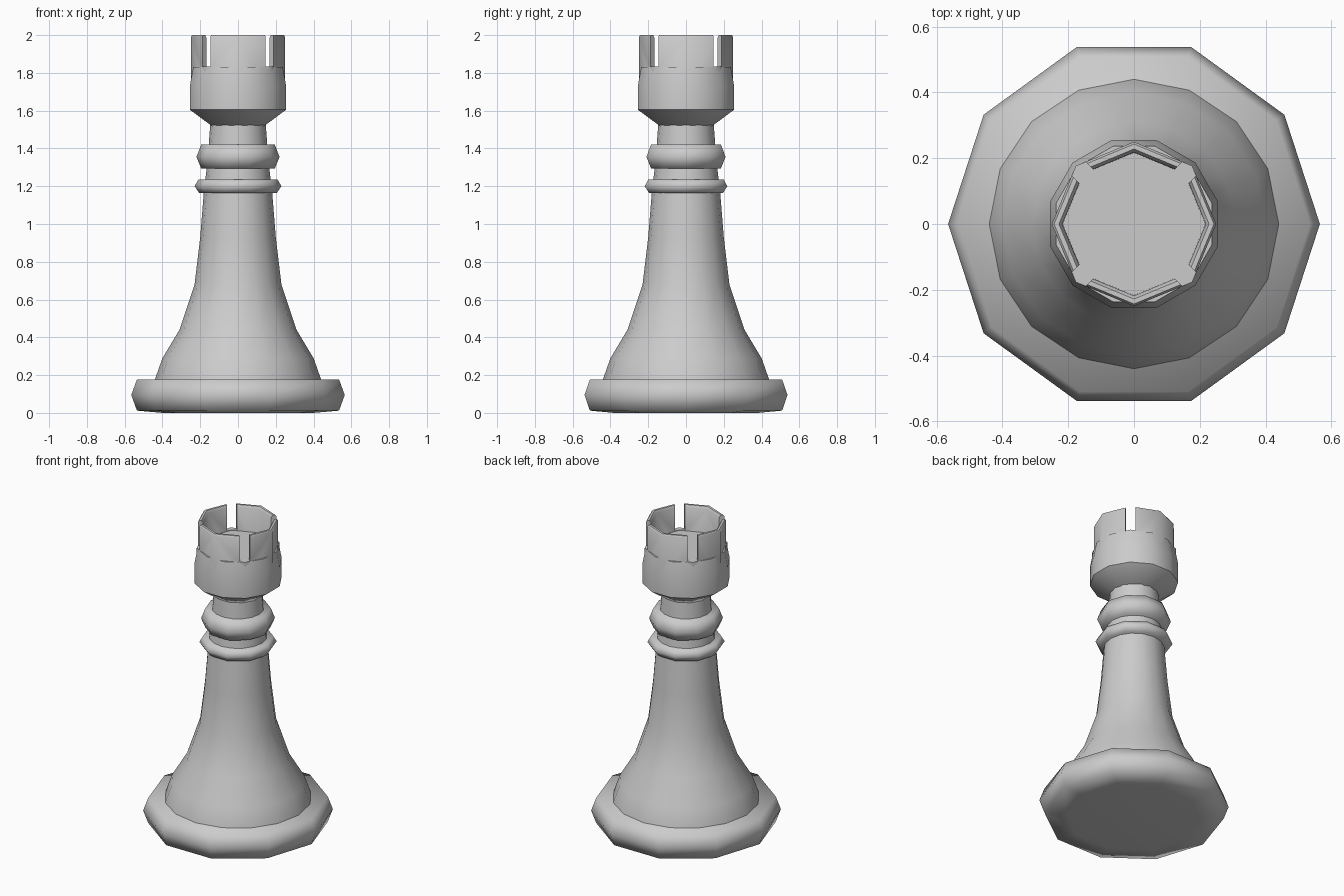
import bpy, bmesh, math

if "Cube" in bpy.data.objects:
    bpy.data.objects.remove(bpy.data.objects["Cube"])


def lathe(name, profile, sides, turn=0.0, ring=False, smooth=50):
    """Revolve (radius, z) points; ring=True closes the profile on itself."""
    bm = bmesh.new()
    loops = []
    for r, z in profile:
        loop = []
        for i in range(sides):
            a = math.radians(turn) + 2 * math.pi * i / sides
            loop.append(bm.verts.new((r * math.cos(a), r * math.sin(a), z)))
        loops.append(loop)
    pairs = list(zip(loops, loops[1:]))
    if ring:
        pairs.append((loops[-1], loops[0]))
    else:
        bm.faces.new(loops[0])
        bm.faces.new(loops[-1])
    for lo, hi in pairs:
        for i in range(sides):
            j = (i + 1) % sides
            bm.faces.new((lo[i], lo[j], hi[j], hi[i]))
    bmesh.ops.recalc_face_normals(bm, faces=bm.faces)
    mesh = bpy.data.meshes.new(name)
    bm.to_mesh(mesh)
    bm.free()
    ob = bpy.data.objects.new(name, mesh)
    bpy.context.collection.objects.link(ob)
    activate(ob)
    bpy.ops.object.shade_smooth_by_angle(angle=math.radians(smooth))
    return ob


def activate(ob):
    bpy.ops.object.select_all(action='DESELECT')
    ob.select_set(True)
    bpy.context.view_layer.objects.active = ob


# Ten-sided foot with a rounded rim
lathe("base", [(0.40, 0.0), (0.535, 0.012), (0.565, 0.095), (0.535, 0.177)], 10, smooth=75)

# Flared column
lathe("column", [(0.445, 0.15), (0.44, 0.177), (0.40, 0.29), (0.31, 0.44), (0.23, 0.68),
                 (0.20, 0.93), (0.18, 1.18), (0.165, 1.30)], 16)

# Two collars and the neck
lathe("lower_collar", [(0.205, 1.163), (0.23, 1.20), (0.21, 1.235)], 10, smooth=75)
lathe("upper_collar", [(0.195, 1.295), (0.22, 1.355), (0.195, 1.42)], 10, smooth=75)
lathe("neck", [(0.165, 1.28), (0.155, 1.42), (0.146, 1.54)], 16)

# Cup whose top is the turret floor
lathe("cup", [(0.145, 1.52), (0.264, 1.605), (0.264, 1.73), (0.245, 1.832)], 12, turn=15)

# Eight-sided turret wall
crown = lathe("turret_wall", [(0.25, 1.66), (0.25, 1.99), (0.243, 2.0), (0.228, 2.0),
                              (0.218, 1.985), (0.215, 1.66)], 8, ring=True)

# Diagonal slots through the wall
for angle in (45, 135):
    bpy.ops.mesh.primitive_cube_add(size=1, location=(0, 0, 1.985),
                                    rotation=(0, 0, math.radians(angle)))
    cutter = bpy.context.object
    cutter.name = "slot_cutter"
    cutter.scale = (0.8, 0.06, 0.3)
    cutter.hide_render = True
    activate(crown)
    mod = crown.modifiers.new("slot", 'BOOLEAN')
    mod.operation = 'DIFFERENCE'
    mod.solver = 'EXACT'
    mod.object = cutter
    bpy.ops.object.modifier_move_to_index(modifier=mod.name, index=0)
    bpy.ops.object.modifier_apply(modifier=mod.name)
    bpy.data.objects.remove(cutter, do_unlink=True)
